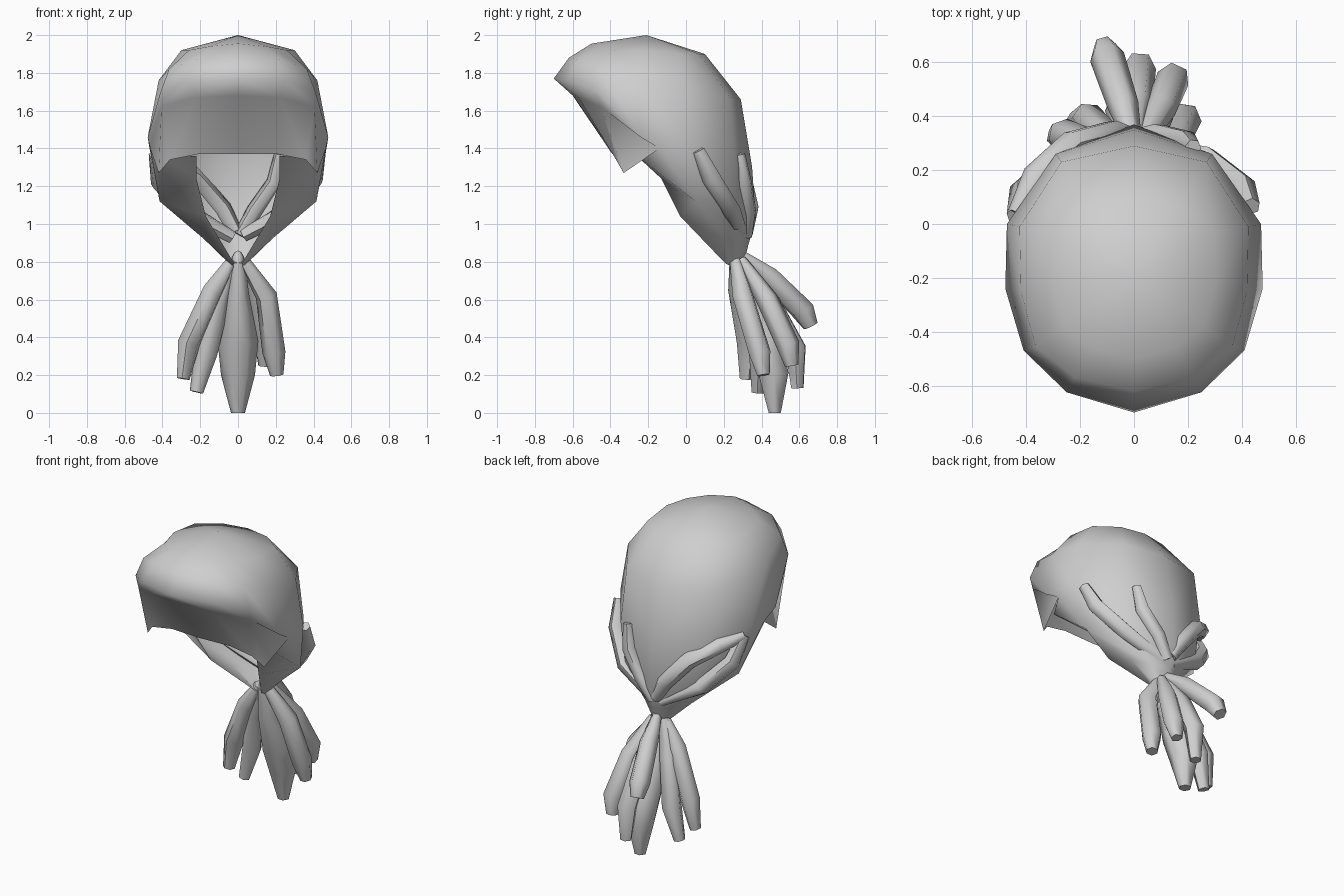
import bpy, bmesh, math

cube = bpy.data.objects.get("Cube")
if cube:
    bpy.data.objects.remove(cube, do_unlink=True)

# One flat colour for all the hair
GREY = (0.62, 0.62, 0.62, 1)
hair = bpy.data.materials.new("light_grey_hair")
hair.diffuse_color = GREY
hair.use_nodes = True
bsdf = next(n for n in hair.node_tree.nodes if n.type == 'BSDF_PRINCIPLED')
bsdf.inputs["Base Color"].default_value = GREY
bsdf.inputs["Roughness"].default_value = 0.7


def select_only(ob):
    bpy.ops.object.select_all(action='DESELECT')
    ob.select_set(True)
    bpy.context.view_layer.objects.active = ob


def smooth(ob, degrees):
    select_only(ob)
    bpy.ops.object.shade_smooth_by_angle(angle=math.radians(degrees))


# Hair cap: half rings from front centre to back centre, mirrored across x
RINGS = [
    [(0, -.5, 1.955), (.15, -.46, 1.94), (.26, -.38, 1.92), (.3, -.23, 1.92),
     (.295, -.03, 1.9), (.16, .07, 1.9), (0, .1, 1.9)],
    [(0, -.62, 1.88), (.22, -.57, 1.87), (.365, -.455, 1.82), (.42, -.25, 1.76),
     (.425, -.01, 1.72), (.27, .23, 1.67), (0, .29, 1.66)],
    [(0, -.7, 1.77), (.25, -.625, 1.76), (.41, -.47, 1.7), (.478, -.24, 1.46),
     (.472, 0, 1.42), (.29, .26, 1.35), (0, .35, 1.3)],
    [(0, -.6, 1.68), (.22, -.57, 1.67), (.405, -.45, 1.62), (.465, -.14, 1.4),
     (.415, .05, 1.12), (.25, .265, 1.07), (0, .37, 1.02)],
]
NAPE = [
    [(.18, .2, .92), (.1, .28, .9), (0, .33, .89)],
    [(.03, .23, .78), (.025, .27, .77), (0, .3, .76)],
]
FRINGE = [(0, -.39, 1.37), (.21, -.38, 1.37), (.36, -.37, 1.34)]
LOCK_TIP = (.42, -.33, 1.27)
WRAP_FRONT = (.4, -.26, 1.36)
INNER_EDGE = [(.22, -.24, 1.36), (.22, -.13, 1.24), (.17, -.03, 1.04), (.02, .21, .79)]

bm = bmesh.new()


def verts(points):
    return [bm.verts.new(p) for p in points]


def bridge(upper, lower):
    for i in range(len(upper) - 1):
        bm.faces.new((upper[i], lower[i], lower[i + 1], upper[i + 1]))


crown = bm.verts.new((0, -.21, 2))
rings = [verts(r) for r in RINGS]
for a, b in zip(rings[0], rings[0][1:]):
    bm.faces.new((crown, a, b))
for upper, lower in zip(rings, rings[1:]):
    bridge(upper, lower)
# back of the cap drawn in to the tie
nape = [verts(r) for r in NAPE]
bridge(rings[3][4:], nape[0])
bridge(nape[0], nape[1])
# fringe folded under the brim, with a pointed side lock
fringe = verts(FRINGE)
tip = bm.verts.new(LOCK_TIP)
bridge(rings[3][:3], fringe)
bm.faces.new((rings[3][2], fringe[2], tip))
bm.faces.new((rings[3][2], tip, rings[3][3]))
# lower wrap around the face opening, starting behind the side lock
inner = verts(INNER_EDGE)
wrap_front = bm.verts.new(WRAP_FRONT)
bm.faces.new((rings[3][3], wrap_front, rings[3][4]))
bridge([wrap_front, rings[3][4], nape[0][0], nape[1][0]], inner)
bmesh.ops.recalc_face_normals(bm, faces=bm.faces)
if crown.link_faces[0].normal.z < 0:
    bmesh.ops.reverse_faces(bm, faces=bm.faces)
mesh = bpy.data.meshes.new("hair_cap")
bm.to_mesh(mesh)
bm.free()
cap = bpy.data.objects.new("hair_cap", mesh)
bpy.context.collection.objects.link(cap)
mesh.materials.append(hair)
mirror = cap.modifiers.new("mirror", 'MIRROR')
mirror.use_clip = True
select_only(cap)
bpy.ops.object.modifier_apply(modifier="mirror")
smooth(cap, 100)


# Tapered six-sided lock along a short path
def lock(name, points, radii):
    cu = bpy.data.curves.new(name, 'CURVE')
    cu.dimensions = '3D'
    cu.bevel_depth = 1.0
    cu.bevel_resolution = 1
    cu.use_fill_caps = True
    sp = cu.splines.new('POLY')
    sp.points.add(len(points) - 1)
    for p, co, r in zip(sp.points, points, radii):
        p.co = (*co, 1)
        p.radius = r
    ob = bpy.data.objects.new(name, cu)
    bpy.context.collection.objects.link(ob)
    cu.materials.append(hair)
    select_only(ob)
    bpy.ops.object.convert(target='MESH')
    smooth(bpy.context.object, 60)


# Strands swept back over the cap to the tie
SWEPT = (.034, .05, .05, .035)
lock("right_upper_swept_strand",
     [(-.44, .04, 1.37), (-.37, .18, 1.34), (-.23, .3, 1.25), (-.08, .34, 1.08),
      (-.01, .325, .96)], (.03, .045, .05, .048, .035))
lock("right_lower_swept_strand",
     [(-.44, .03, 1.37), (-.415, .12, 1.22), (-.28, .24, 1.07), (-.03, .295, .93)], SWEPT)
lock("left_side_swept_strand",
     [(.435, .065, 1.39), (.405, .135, 1.24), (.27, .24, 1.07), (.03, .295, .94)], SWEPT)
lock("left_back_swept_strand",
     [(.22, .285, 1.37), (.195, .305, 1.22), (.09, .33, 1.07), (.01, .32, .94)],
     (.03, .045, .045, .035))

# Gathered tie
bpy.ops.mesh.primitive_uv_sphere_add(segments=8, ring_count=6, radius=1, location=(0, .275, .79))
tie = bpy.context.object
tie.name = "hair_tie"
tie.scale = (.035, .042, .07)
tie.data.materials.append(hair)
smooth(tie, 60)

# Tail locks hanging from the tie
TAIL = (.03, .058, .062, .036)
lock("tail_centre_lock",
     [(0, .26, .8), (0, .3, .62), (0, .42, .38), (0, .465, .2), (0, .47, 0)],
     (.035, .06, .108, .09, .037))
lock("tail_left_front_lock",
     [(.03, .26, .81), (.15, .3, .62), (.19, .39, .32), (.205, .41, .2)], TAIL)
lock("tail_left_back_lock",
     [(.03, .29, .81), (.1, .43, .6), (.145, .54, .36), (.14, .56, .25)], TAIL)
lock("tail_upper_back_lock",
     [(0, .3, .83), (-.04, .44, .72), (-.1, .62, .54), (-.11, .66, .46)],
     (.03, .058, .065, .042))
lock("tail_lower_back_lock",
     [(0, .3, .8), (.01, .45, .58), (.02, .58, .34), (.02, .59, .13)], TAIL)
lock("tail_right_front_lock",
     [(-.03, .26, .81), (-.13, .28, .65), (-.26, .33, .37), (-.29, .32, .18)], TAIL)
lock("tail_right_back_lock",
     [(-.03, .27, .81), (-.1, .32, .6), (-.17, .39, .32), (-.22, .38, .11)], TAIL)
